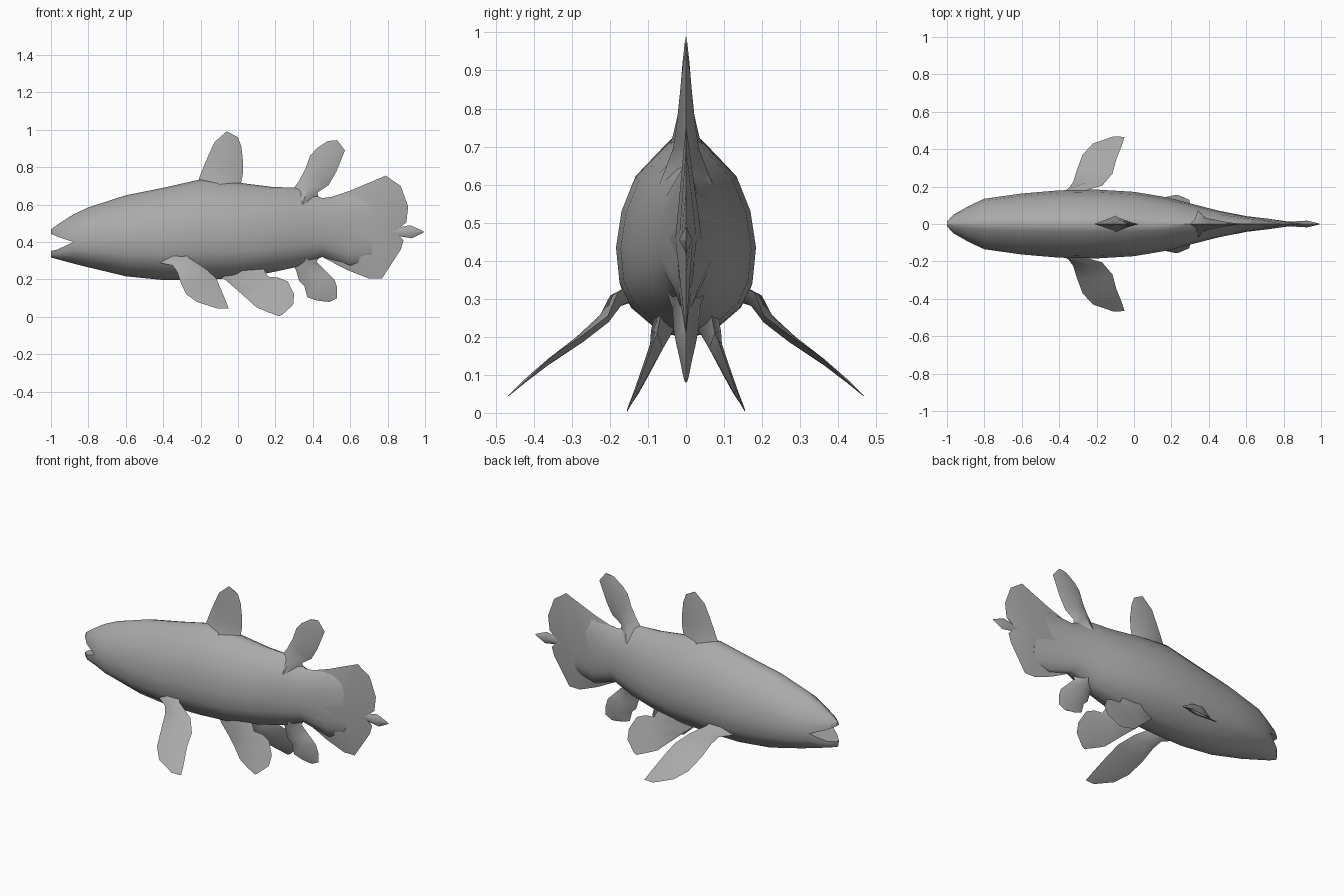
import bpy, bmesh, math
from mathutils import Vector

if "Cube" in bpy.data.objects:
    bpy.data.objects.remove(bpy.data.objects["Cube"], do_unlink=True)

skin = bpy.data.materials.new("grey skin")
skin.use_nodes = True
GREY = (0.4, 0.4, 0.4, 1)
skin.diffuse_color = GREY
skin.node_tree.nodes["Principled BSDF"].inputs["Base Color"].default_value = GREY


def finish(name, bm, angle, mirror=False):
    """Weld, orient and smooth a mesh, optionally mirrored to the other flank."""
    bmesh.ops.remove_doubles(bm, verts=bm.verts, dist=0.0005)
    bmesh.ops.recalc_face_normals(bm, faces=bm.faces)
    mesh = bpy.data.meshes.new(name)
    bm.to_mesh(mesh)
    bm.free()
    mesh.materials.append(skin)
    ob = bpy.data.objects.new(name, mesh)
    bpy.context.collection.objects.link(ob)
    if mirror:
        ob.modifiers.new("other side", 'MIRROR').use_axis = (False, True, False)
    bpy.ops.object.select_all(action='DESELECT')
    ob.select_set(True)
    bpy.context.view_layer.objects.active = ob
    bpy.ops.object.shade_smooth_by_angle(angle=math.radians(angle))
    return ob


def loft(bm, rings, cap_start=True, cap_end=True):
    """Skin a list of closed rings with equal point counts."""
    vr = [[bm.verts.new(p) for p in r] for r in rings]
    n = len(vr[0])
    for a, b in zip(vr, vr[1:]):
        for i in range(n):
            j = (i + 1) % n
            bm.faces.new((a[i], a[j], b[j], b[i]))
    if cap_start:
        bm.faces.new(vr[0])
    if cap_end:
        bm.faces.new(vr[-1])


# Half cross-section: (width share, height share), back to belly
UPPER = [(0, 1), (.22, .97), (.72, .79), (.92, .62), (1, .44)]
LOWER = [(1, .44), (.95, .27), (.80, .16), (.38, .03), (0, 0)]


def ring(half, x, bottom, top, width):
    """Mirror a half section into a closed ring."""
    z0 = half[-1][1]
    span = half[0][1] - z0
    one = [(x, w * width, bottom + (top - bottom) * (h - z0) / span) for w, h in half]
    other = [(px, -py, pz) for px, py, pz in reversed(one) if abs(py) > 1e-6]
    return one + other


# Body: x, belly height, back height, half width
BODY = [(-.88, .285, .548, .098), (-.80, .265, .585, .135), (-.60, .217, .65, .163),
        (-.40, .197, .69, .18), (-.20, .198, .735, .184), (0, .208, .718, .172),
        (.18, .238, .695, .142), (.32, .268, .69, .105), (.45, .32, .635, .072),
        (.60, .27, .655, .042), (.72, .30, .63, .022)]
bm = bmesh.new()
loft(bm, [ring(UPPER[:-1] + LOWER, *s) for s in BODY], cap_start=False)

# Jaws share the first body ring and part along an open mouth
mouth = .285 + .263 * .44
loft(bm, [ring(UPPER, -1, .445, .468, .012), ring(UPPER, -.965, .428, .493, .05),
          ring(UPPER, -.88, mouth, .548, .098)], cap_end=False)
loft(bm, [ring(LOWER, -1, .318, .352, .012), ring(LOWER, -.965, .308, .36, .05),
          ring(LOWER, -.88, .285, mouth, .098)], cap_end=False)
finish("body", bm, 50)


def fin(name, stations, mirror=False):
    """Loft a lens-shaped blade from (leading point, trailing point, half thickness[, ridge point])."""
    bm = bmesh.new()
    rings = []
    mids = []
    for st in stations:
        a, b = Vector(st[0]), Vector(st[1])
        mids.append(Vector(st[3]) if len(st) > 3 else (a + b) / 2)
    # One thickness direction for the whole blade
    side = (Vector(stations[1][1]) - Vector(stations[1][0])).cross(mids[-1] - mids[0]).normalized()
    for st, m in zip(stations, mids):
        rings.append([st[0], m + side * st[2], st[1], m - side * st[2]])
    loft(bm, rings)
    return finish(name, bm, 60, mirror)


def flat(rows):
    """Stations on the centre plane from (lead x, z, trail x, z, half thickness)."""
    return [((a, 0, b), (c, 0, d), t) for a, b, c, d, t in rows]


fin("first_dorsal_fin", flat([
    (-.24, .62, .04, .62, .085), (-.21, .735, .015, .71, .036), (-.185, .80, .026, .765, .022),
    (-.155, .87, .027, .83, .015), (-.125, .935, .018, .91, .009), (-.06, .992, 0, .96, .003)]))

fin("second_dorsal_fin", flat([
    (.25, .62, .44, .58, .07), (.325, .725, .425, .665, .034), (.36, .79, .485, .705, .026),
    (.385, .86, .525, .775, .018), (.42, .90, .572, .89, .011), (.48, .94, .53, .945, .003)]))

fin("anal_fin", flat([
    (.26, .34, .46, .36, .06), (.31, .25, .42, .295, .036), (.328, .19, .475, .24, .032),
    (.355, .165, .515, .20, .026), (.37, .105, .53, .155, .014), (.42, .088, .53, .10, .007),
    (.45, .084, .49, .08, .003)]))

# Tail: upper edge, lower edge, thickness, central ridge
TAIL = [(.45, .625, .46, .315, .066, .46), (.60, .675, .585, .25, .042, .60),
        (.79, .755, .70, .205, .028, .72), (.87, .70, .77, .205, .018, .79),
        (.91, .59, .87, .36, .012, .83), (.90, .505, .885, .41, .008, .84)]
fin("tail_fin", [((a, 0, b), (c, 0, d), t, (m, 0, .457)) for a, b, c, d, t, m in TAIL])

fin("tail_tip_lobe", flat([
    (.70, .48, .70, .43, .02), (.84, .475, .84, .435, .013), (.92, .49, .93, .42, .018),
    (.993, .458, .993, .452, .002)]))

# Paired fins, mirrored to both flanks
fin("pectoral_fins", [
    ((-.45, .13, .295), (-.29, .13, .35), .022), ((-.35, .19, .275), (-.26, .18, .315), .02),
    ((-.325, .225, .24), (-.17, .205, .255), .015), ((-.305, .29, .18), (-.115, .27, .205), .011),
    ((-.275, .37, .12), (-.095, .345, .155), .007), ((-.22, .43, .08), (-.065, .42, .085), .004),
    ((-.11, .468, .045), (-.05, .465, .045), .001)], mirror=True)

fin("pelvic_fins", [
    ((-.12, .03, .25), (.12, .06, .29), .035), ((-.07, .06, .20), (.16, .075, .215), .026),
    ((0, .08, .14), (.215, .075, .21), .018), ((.05, .10, .095), (.265, .085, .19), .014),
    ((.10, .125, .05), (.30, .11, .12), .009), ((.16, .142, .025), (.295, .13, .065), .005),
    ((.22, .155, .003), (.24, .153, .015), .001)], mirror=True)
